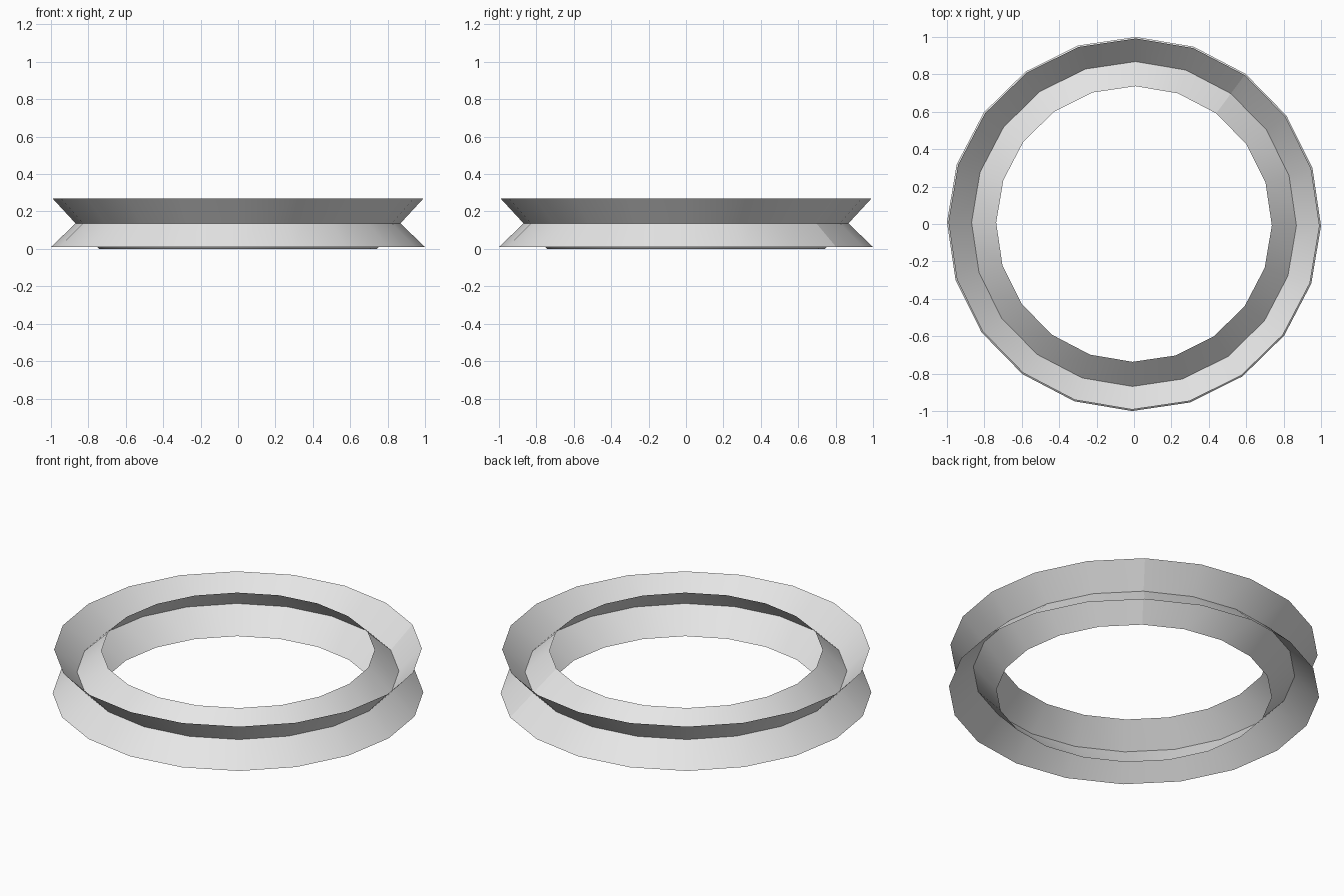
import bpy, bmesh, math
from mathutils import Matrix, Vector

cube = bpy.data.objects.get("Cube")
if cube:
    bpy.data.objects.remove(cube, do_unlink=True)

SIDES = 20
START = math.radians(53.4)

# One plain grey for the whole ring
grey = bpy.data.materials.new("light_grey")
grey.use_nodes = True
colour = (0.8, 0.8, 0.8, 1.0)
grey.diffuse_color = colour
grey.node_tree.nodes["Principled BSDF"].inputs["Base Color"].default_value = colour


def conical_band(name, lower, upper):
    """Spin a slanted line (radius, height) into a thin open band with a seam."""
    mesh = bpy.data.meshes.new(name)
    bm = bmesh.new()
    ends = [bm.verts.new((r, 0, z)) for r, z in (lower, upper)]
    edge = bm.edges.new(ends)
    bmesh.ops.rotate(bm, verts=ends, cent=(0, 0, 0), matrix=Matrix.Rotation(START, 3, "Z"))
    bmesh.ops.spin(bm, geom=ends + [edge], cent=(0, 0, 0), axis=(0, 0, 1),
                   angle=math.tau, steps=SIDES, use_merge=False)
    # Turn the faces so that both bands face up
    bm.normal_update()
    bmesh.ops.reverse_faces(bm, faces=[f for f in bm.faces if f.normal.z < 0])
    for face in bm.faces:
        face.smooth = True
    bm.to_mesh(mesh)
    bm.free()
    mesh.materials.append(grey)
    band = bpy.data.objects.new(name, mesh)
    bpy.context.collection.objects.link(band)
    return band


# Two bands that cross halfway up, giving an X-shaped section
conical_band("inward_leaning_band", (1.0, 0.01), (0.737, 0.262))
conical_band("outward_leaning_band", (0.743, 0.0), (0.992, 0.27))
